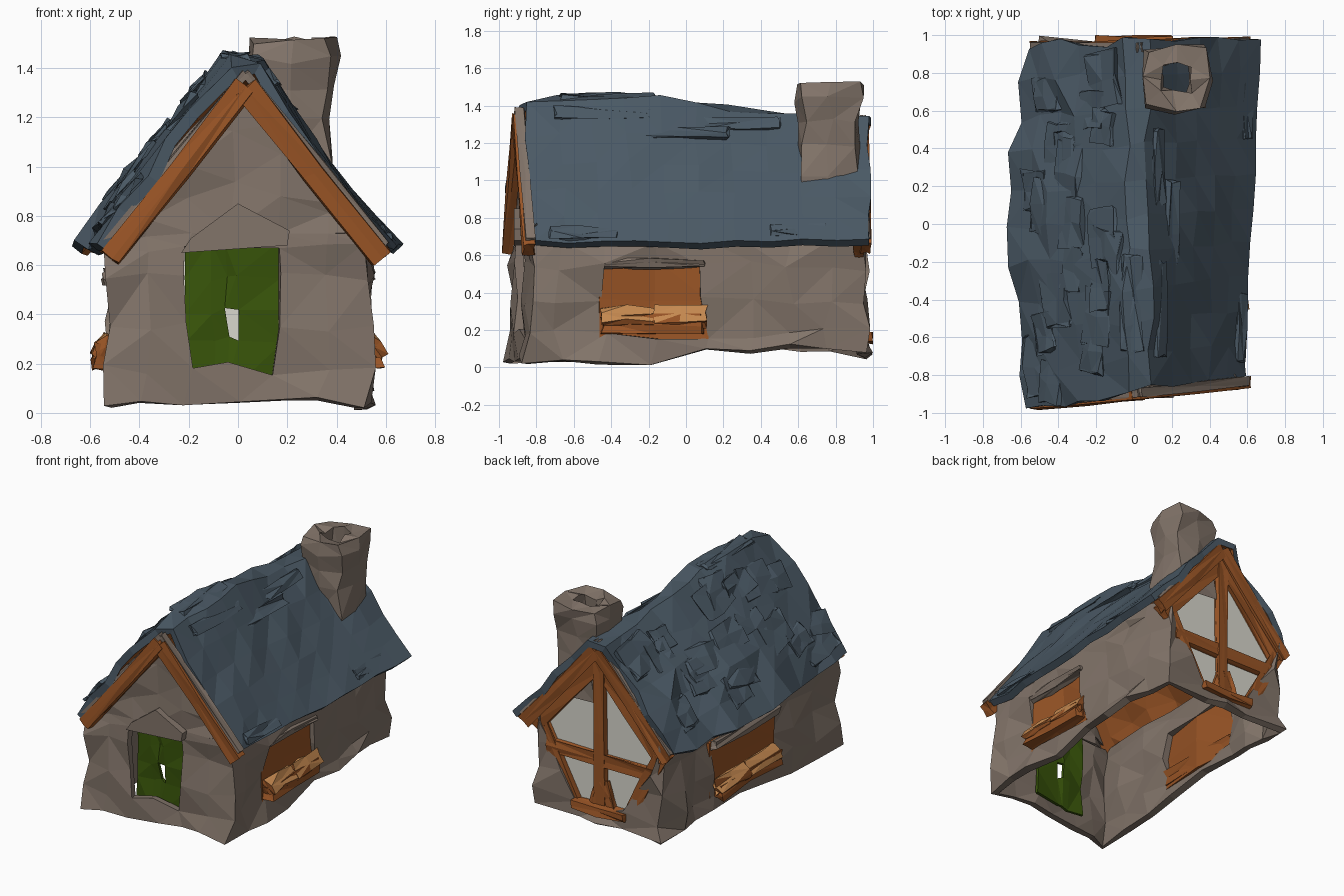
import bpy, bmesh, math, random
from mathutils import Vector, Matrix

if "Cube" in bpy.data.objects:
    bpy.data.objects.remove(bpy.data.objects["Cube"])


def material(name, rgb):
    m = bpy.data.materials.new(name)
    m.diffuse_color = (*rgb, 1)
    m.use_nodes = True
    node = next(n for n in m.node_tree.nodes if n.type == 'BSDF_PRINCIPLED')
    node.inputs["Base Color"].default_value = (*rgb, 1)
    node.inputs["Roughness"].default_value = 0.9
    return m


STONE = material("stone", (.225, .176, .143))
SLATE = material("blue_slate", (.069, .100, .130))
TIMBER = material("timber", (.320, .090, .019))
PALE = material("pale_wood", (.560, .250, .080))
PLASTER = material("plaster", (.690, .680, .610))
GREEN = material("green_door", (.040, .090, .003))


def rough(p, amp):
    """Shift a point by a repeatable random amount, so shared points stay together."""
    r = random.Random("%.3f %.3f %.3f" % tuple(p))
    q = Vector(p) + Vector([r.uniform(-amp, amp) for _ in range(3)])
    q.y = max(-1, min(1, q.y))
    q.z = max(0, q.z)
    return q


def finish(bm, name, mats, thick=0, offset=-1):
    bmesh.ops.triangulate(bm, faces=bm.faces[:], quad_method='SHORT_EDGE')
    mesh = bpy.data.meshes.new(name)
    bm.normal_update()
    if len(mats) > 1 and not thick:          # second colour on upward faces
        for f in bm.faces:
            f.material_index = int(f.normal.z > .3)
    bm.to_mesh(mesh)
    bm.free()
    for m in mats:
        mesh.materials.append(m)
    ob = bpy.data.objects.new(name, mesh)
    bpy.context.collection.objects.link(ob)
    if thick:
        mod = ob.modifiers.new("thickness", 'SOLIDIFY')
        mod.thickness, mod.offset = thick, offset
        mod.material_offset = len(mats) - 1  # second colour underneath


def sheet(name, grid, mats, amp, thick, skip=(), closed=False):
    """Faceted sheet from columns of points, leaving out the skipped cells."""
    bm = bmesh.new()
    amp_at = amp if callable(amp) else lambda p: amp
    cols = [[bm.verts.new(rough(p, amp_at(p))) for p in col] for col in grid]
    n = len(cols)
    for i in range(n if closed else n - 1):
        a, b = cols[i], cols[(i + 1) % n]
        for j in range(len(a) - 1):
            if (i, j) not in skip:
                bm.faces.new((a[j], b[j], b[j + 1], a[j + 1]))
    bmesh.ops.delete(bm, geom=[v for v in bm.verts if not v.link_faces], context='VERTS')
    finish(bm, name, mats, thick)


def block(name, centre, size, mats, amp=.015, along=(1, 0, 0), flat=(0, 0, 1)):
    """Rough hewn block with its length and its flat side turned as given."""
    x = Vector(along).normalized()
    z = Vector(flat)
    z = (z - x * z.dot(x)).normalized()
    turn = Matrix((x, z.cross(x), z)).transposed()
    bm = bmesh.new()
    bmesh.ops.create_cube(bm, size=1)
    bmesh.ops.subdivide_edges(bm, edges=bm.edges[:], cuts=1, use_grid_fill=True)
    for v in bm.verts:
        v.co = rough(turn @ (v.co * Vector(size)) + Vector(centre), amp)
    finish(bm, name, mats)


def beam(name, a, b, width, depth, mats, amp=.008):
    a, b = Vector(a), Vector(b)
    block(name, (a + b) / 2, ((b - a).length, width, depth), mats, amp, b - a, (0, 1, 0))


def plate(name, points, y, depth, mat):
    bm = bmesh.new()
    bm.faces.new([bm.verts.new((x, y, z)) for x, z in points])
    finish(bm, name, [mat], depth, 0)


def table(t, rows):
    for (a, p), (b, q) in zip(rows, rows[1:]):
        if t <= b:
            return p + (q - p) * max(0, t - a) / (b - a)
    return rows[-1][1]


# Roof shape
RIDGE = [(-1, 1.38), (-.85, 1.41), (-.6, 1.45), (-.3, 1.455), (0, 1.41), (.3, 1.37), (.6, 1.35), (1, 1.36)]
EAVE_R = [(-1, -.57), (-.6, -.62), (.1, -.67), (.5, -.63), (1, -.56)]
EAVE_L = [(-1, .58), (-.5, .59), (.8, .67), (1, .66)]
FRONT = [(-.6, -.985), (.03, -.885), (.6, -.81)]
BACK = [(-.6, .95), (.6, .985)]
EAVE_Z, TOP_R, TOP_L = .675, -.04, .08


def slope_z(t, y, bulge):
    return EAVE_Z + (table(y, RIDGE) - EAVE_Z) * t + bulge * math.sin(math.pi * t)


def roof_z(x, y):
    e, top, bulge = (EAVE_R, TOP_R, .035) if x < TOP_R else (EAVE_L, TOP_L, 0)
    if TOP_R <= x <= TOP_L:
        return table(y, RIDGE)
    return slope_z((x - table(y, e)) / (top - table(y, e)), y, bulge)


def roof_column(eave, top, t, bulge):
    col = []
    for k in range(11):
        x = table(-1 + .2 * k, eave) * (1 - t) + top * t
        y0, y1 = table(x, FRONT), table(x, BACK)
        y = y0 + (y1 - y0) * k / 10
        col.append((table(y, eave) * (1 - t) + top * t, y, slope_z(t, y, bulge)))
    return col


steps = [0, .18, .36, .55, .75, 1]
roof = [roof_column(EAVE_R, TOP_R, t, .035) for t in steps]
roof += [roof_column(EAVE_L, TOP_L, t, 0) for t in reversed(steps)]
sheet("roof", roof, [SLATE, TIMBER], lambda p: .028 if p[0] < .1 else .012, .05)

# Loose shingles on the right slope, and long ones by the ridge
rng = random.Random(4)
for i in range(20):
    x, y = rng.uniform(-.54, -.12), -.83 + i * .084
    block("shingle", (x, y, roof_z(x, y)), (rng.uniform(.14, .24), rng.uniform(.16, .32), .025),
          [SLATE], .018, (.6, rng.uniform(-.2, .2), .72), (-.72, 0, .6))
for x, y, length in ((.14, -.45, .5), (.2, -.05, .55), (.13, .3, .4), (.56, -.55, .35), (.6, .6, .3)):
    block("long_shingle", (x, y, roof_z(x, y) - .005), (length, .07, .025), [SLATE], .014,
          (0, 1, 0), (.72, 0, .6))
block("ridge_cap", (-.01, -.42, 1.445), (.5, .11, .03), [SLATE], .014, (0, 1, 0))


# Stone walls in one ring, open underneath, with door, windows and back frame left out
def front_y(x):
    return -.88 + .09 * x


def wall_point(x, y, z):
    if y > .9 and abs(x) < .4 and x:
        x = math.copysign(min(.46, .18 + .55 * max(0, z - .15)), x)
    foot = max(0, .45 - z) / .45
    y += .025 * foot if y > .9 else -.035 * foot if y < -.8 else 0
    if z < .1:
        z += .06 if 0 < y < .9 else -.04 if y == -.17 else 0
    return (x, y, z)


front_x = (-.53, -.37, -.2, -.02, .17, .35, .53)
rows = (.05, .18, .36, .54, .67, .73)
plan = [(x, front_y(x)) for x in front_x]
plan += [(.53, y) for y in (-.68, -.45, -.17, .1, .34, .56, .76)]
plan += [(x, .955) for x in (.49, .3, 0, -.3, -.48)]
plan += [(-.52, y) for y in (.76, .6, .44, .12, -.2, -.45, -.7)]
openings = {(c, r) for c in (2, 3) for r in (1, 2, 3)}
openings |= {(c, r) for c in (8, 9, 21, 22) for r in (1, 2)}
openings |= {(c, r) for c in (15, 16) for r in (1, 2, 3, 4)}
sheet("stone_walls", [[wall_point(x, y, z) for z in rows] for x, y in plan], [STONE],
      lambda p: .018 if p[2] > .6 else .03, .05, openings, True)


def gable_column(x):
    top = max(.74, roof_z(x, -.9) - .08)
    return [(x, front_y(x), .73 + (top - .73) * t) for t in (0, .35, .7, 1)]


sheet("front_gable", [gable_column(x) for x in front_x], [STONE], .018, .05)

# Door, warped and gappy, with a humped stone lintel
door_x, door_z = (-.22, -.1, -.04, -.01, .19), (.1, .3, .41, .55, .7)
sheet("door", [[(x, -.81 + .05 * x, z) for z in door_z] for x in door_x], [GREEN],
      .016, .02, {(2, 1)})
plate("door_lintel", [(-.23, .65), (.2, .68), (.21, .74), (.0, .85), (-.19, .71)], -.895, .05, STONE)

# Side windows: folded shutters, sill and lintel
for s, mid, half in ((1, -.17, .29), (-1, .11, .36)):
    cols = [[(s * x, y, z) for z in (.15, .36, .58)]
            for x, y in ((.515, mid - half), (.475, mid), (.515, mid + half))]
    sheet("window_shutters", cols[::s], [TIMBER], .006, .02)
    block("window_sill", (s * .53, mid - .01, .23), (2 * half - .05, .11, .1), [TIMBER], .014, (0, 1, 0))
    for k in (-1, 1):
        block("sill_board", (s * .55, mid + k * half * .48, .27), (half * .95, .1, .05),
              [TIMBER, PALE], .012, (0, 1, 0), (s * 1.2, 0, 1))
    block("window_lintel", (s * .515, mid - .02, .555), (2 * half, .06, .05), [STONE], .014, (0, 1, 0))

# Barge boards on both gables, each under a narrow stone strip
for s, front, back in ((-1, -.955, .935), (1, -.84, .96)):
    foot = .03 + s * .55
    beam("front_barge_board", (foot, front, .63), (.03, -.9, 1.325), .09, .06, [TIMBER])
    beam("back_barge_board", (foot, back, .64), (.03, .945, 1.28), .085, .06, [TIMBER])
    beam("front_verge_strip", (foot + s * .02, front + .01, .68), (.03, -.89, 1.38), .035, .05, [STONE], .004)
    beam("back_verge_strip", (foot + s * .02, back, .685), (.03, .935, 1.335), .035, .05, [STONE], .004)

# Back gable: plaster infill behind a timber frame
plate("plaster_infill", [(.03, 1.27), (.54, .72), (.46, .6), (.18, .14), (-.18, .14), (-.46, .6), (-.5, .72)],
      .905, .02, PLASTER)
beam("frame_post", (.01, .925, .14), (.02, .925, 1.25), .085, .05, [TIMBER])
beam("frame_rail", (-.42, .925, .5), (.43, .925, .5), .09, .05, [TIMBER])
for s in (-1, 1):
    beam("frame_rafter", (.03 + s * .5, .925, .62), (.03, .925, 1.2), .12, .05, [TIMBER])
    beam("frame_side", (s * .48, .925, .68), (s * .2, .925, .14), .09, .05, [TIMBER])
    beam("frame_brace", (s * .09, .925, .13), (s * .02, .925, .36), .06, .045, [TIMBER])
block("frame_sill", (0, .955, .16), (.4, .08, .06), [TIMBER], .01)

# Chimney: hollow and squarish, with a wider rough top
profile = ((.9, .165), (1.03, .165), (1.18, .155), (1.32, .16), (1.43, .18),
           (1.51, .165), (1.51, .075), (1.3, .07), (.95, .07))


def chimney_ring(k):
    a = math.tau * k / 8
    c = 1.27 if k % 2 else 1.02
    return [(.22 + c * r * math.cos(a), .77 + c * r * math.sin(a), z) for z, r in profile]


sheet("chimney", [chimney_ring(k) for k in range(8)], [STONE], .02, 0, (), True)
